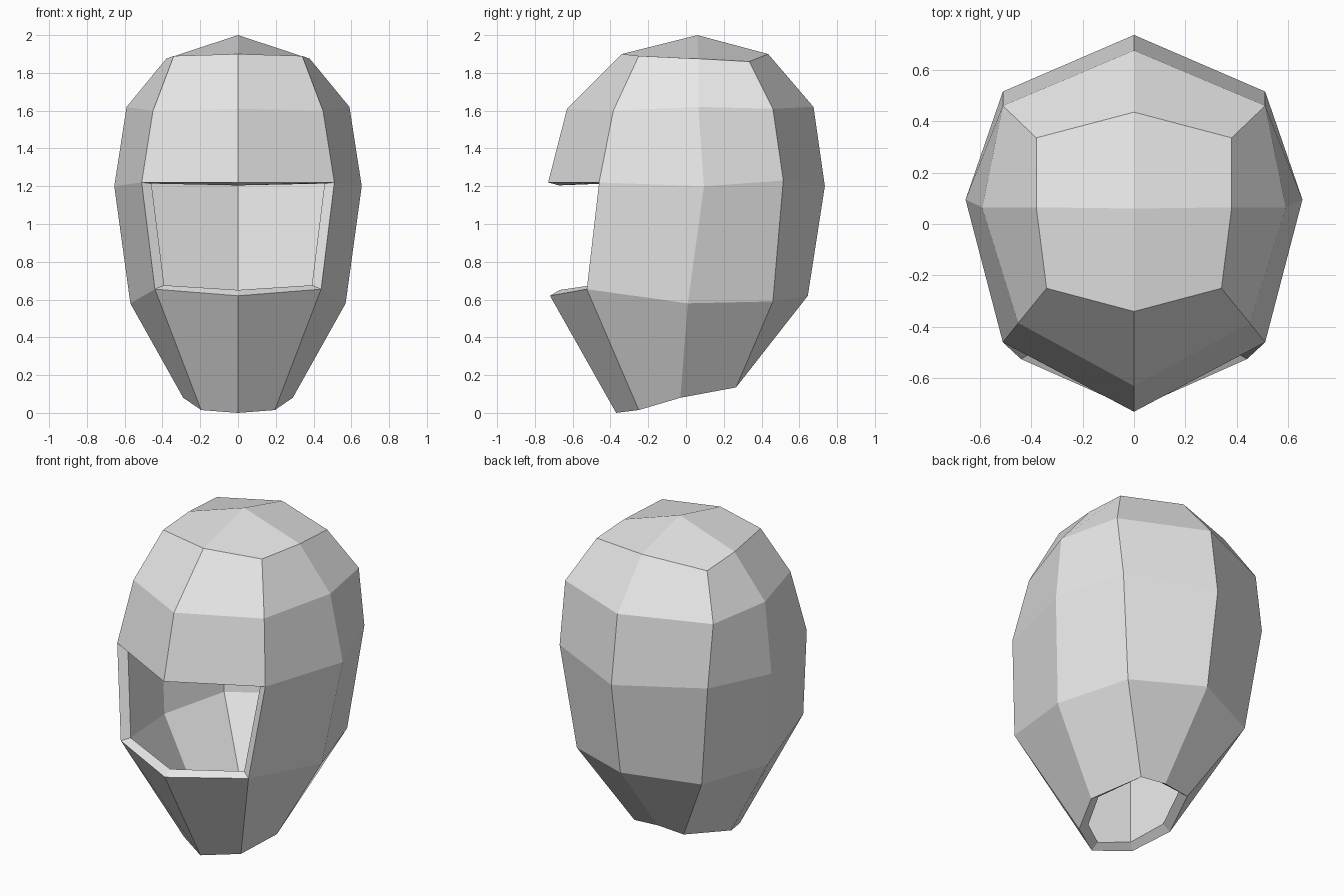
import bpy
import bmesh

start_cube = bpy.data.objects.get("Cube")
if start_cube:
    bpy.data.objects.remove(start_cube, do_unlink=True)

# Single plain grey
grey = bpy.data.materials.new("plain grey")
grey.use_nodes = True
colour = (0.8, 0.8, 0.8, 1)
grey.diffuse_color = colour
for node in grey.node_tree.nodes:
    if node.type == "BSDF_PRINCIPLED":
        node.inputs["Base Color"].default_value = colour

# Half rings from neck to crown; each runs front, front corner, side, back corner, back
neck = [(0, -.37, 0), (.195, -.25, .015), (.29, -.03, .08), (.17, .265, .135), (0, .275, .15)]
jaw = [(0, -.72, .62), (.44, -.525, .655), (.57, .01, .58), (.43, .46, .59), (0, .645, .62)]
brow = [(0, -.73, 1.22), (.51, -.46, 1.22), (.655, .095, 1.2), (.51, .515, 1.23), (0, .735, 1.2)]
forehead = [(0, -.63, 1.61), (.45, -.385, 1.6), (.59, .065, 1.62), (.51, .46, 1.61), (0, .675, 1.62)]
crown = [(0, -.34, 1.9), (.34, -.25, 1.89), (.38, .065, 1.875), (.38, .335, 1.86), (0, .435, 1.9)]
apex_point = (0, .06, 2)

bm = bmesh.new()
rings = [[bm.verts.new(p) for p in ring] for ring in (neck, jaw, brow, forehead, crown)]
apex = bm.verts.new(apex_point)

# Shell walls, leaving the face opening between jaw and brow
for level, (low, high) in enumerate(zip(rings, rings[1:])):
    for side in range(len(low) - 1):
        face_opening = level == 1 and side == 0
        if not face_opening:
            bm.faces.new((low[side], low[side + 1], high[side + 1], high[side]))

# Crown cap made of broad quads
front, front_corner, middle, back_corner, back = rings[-1]
bm.faces.new((front, front_corner, middle, apex))
bm.faces.new((middle, back_corner, back, apex))

mesh = bpy.data.meshes.new("helmet_shell")
bm.to_mesh(mesh)
bm.free()
mesh.materials.append(grey)
helmet = bpy.data.objects.new("helmet_shell", mesh)
bpy.context.collection.objects.link(helmet)

# Mirror to the other side, then thicken inwards
mirror = helmet.modifiers.new("mirror", "MIRROR")
mirror.use_axis = (True, False, False)
mirror.use_clip = True
thickness = helmet.modifiers.new("thickness", "SOLIDIFY")
thickness.thickness = .06
thickness.offset = -1
